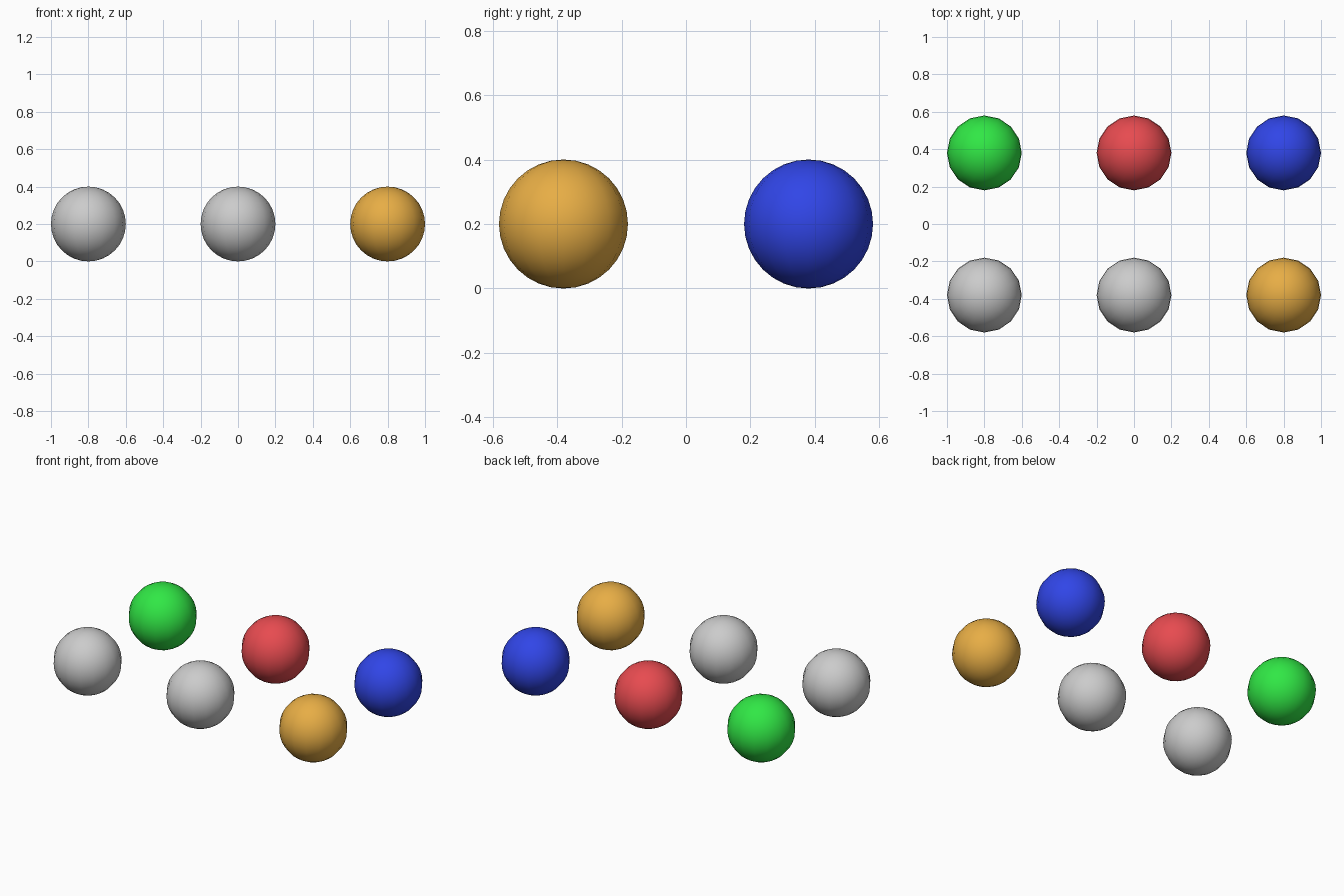
import bpy

if "Cube" in bpy.data.objects:
    bpy.data.objects.remove(bpy.data.objects["Cube"])

RADIUS = 0.2


def ball(name, x, y, color=None):
    bpy.ops.mesh.primitive_uv_sphere_add(
        segments=16, ring_count=16, radius=RADIUS, location=(x, y, RADIUS))
    obj = bpy.context.object
    obj.name = name
    bpy.ops.object.shade_smooth()
    if color:
        mat = bpy.data.materials.new(name + "_color")
        mat.diffuse_color = (*color, 1)
        mat.use_nodes = True
        mat.node_tree.nodes["Principled BSDF"].inputs["Base Color"].default_value = mat.diffuse_color
        obj.data.materials.append(mat)


# Front row
ball("grey_ball_left", -0.8, -0.38)
ball("grey_ball_middle", 0.0, -0.38)
ball("gold_ball", 0.8, -0.38, (0.8, 0.42, 0.06))

# Back row
ball("green_ball", -0.8, 0.38, (0.03, 0.8, 0.06))
ball("red_ball", 0.0, 0.38, (0.8, 0.07, 0.08))
ball("blue_ball", 0.8, 0.38, (0.03, 0.06, 0.8))
